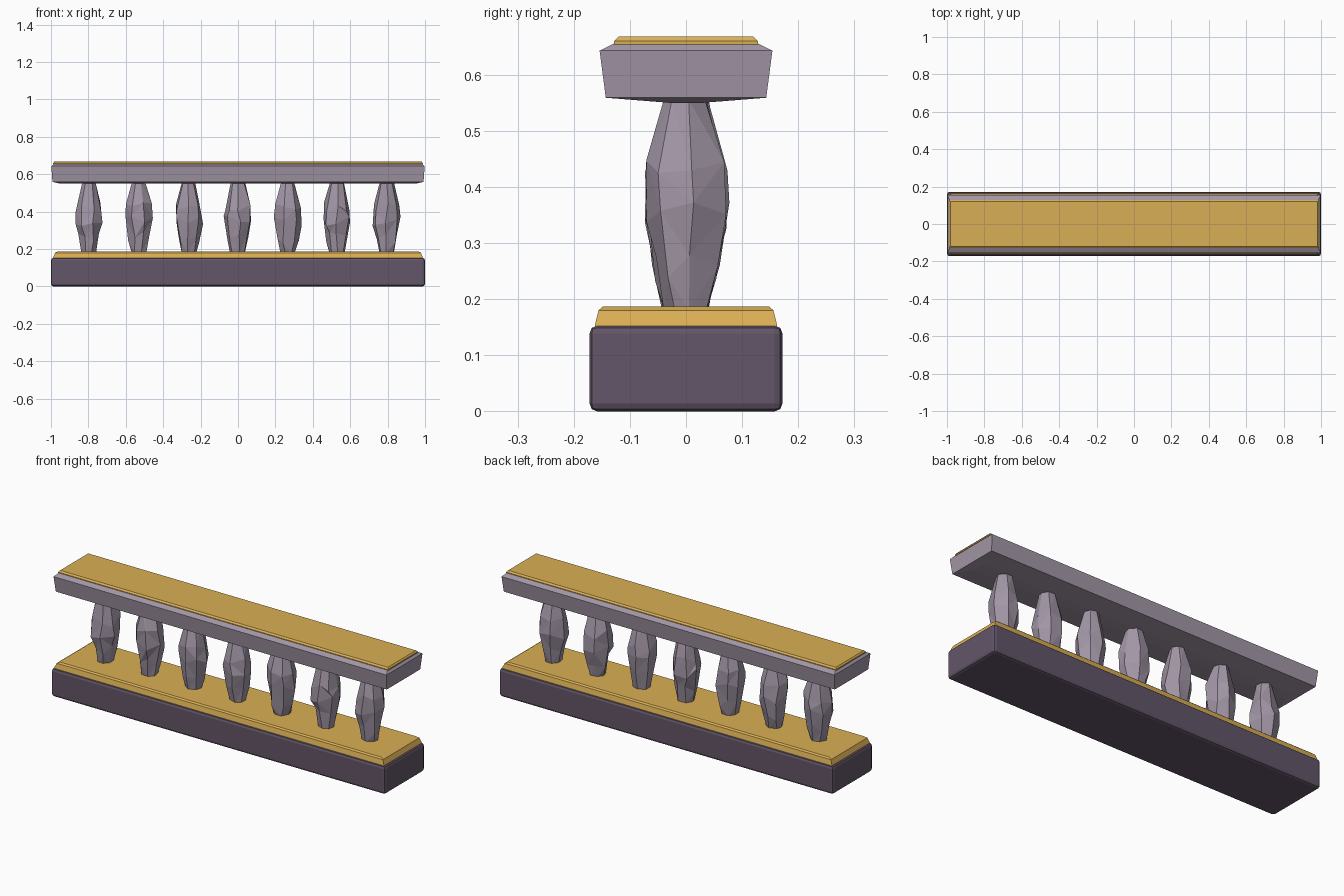
import bpy, bmesh, math, random

random.seed(4)
cube = bpy.data.objects.get("Cube")
if cube:
    bpy.data.objects.remove(cube, do_unlink=True)


def material(name, rgb):
    m = bpy.data.materials.new(name)
    m.use_nodes = True
    m.diffuse_color = (*rgb, 1)
    bsdf = m.node_tree.nodes["Principled BSDF"]
    bsdf.inputs["Base Color"].default_value = (*rgb, 1)
    bsdf.inputs["Roughness"].default_value = 0.8
    return m


DARK = material("dark purple stone", (0.125, 0.092, 0.138))
LILAC = material("lilac stone", (0.36, 0.305, 0.38))
GOLD = material("gold trim", (0.70, 0.43, 0.09))


def loft(name, rings, mat, triangulate=False):
    """Skin a stack of rings that all have the same number of points."""
    bm = bmesh.new()
    rows = [[bm.verts.new(p) for p in ring] for ring in rings]
    n = len(rows[0])
    for low, high in zip(rows, rows[1:]):
        for i in range(n):
            j = (i + 1) % n
            bm.faces.new((low[i], low[j], high[j], high[i]))
    bm.faces.new(rows[0][::-1])
    bm.faces.new(rows[-1])
    if triangulate:
        bmesh.ops.triangulate(bm, faces=bm.faces[:], quad_method='SHORT_EDGE')
    bmesh.ops.recalc_face_normals(bm, faces=bm.faces[:])
    mesh = bpy.data.meshes.new(name)
    bm.to_mesh(mesh)
    bm.free()
    mesh.materials.append(mat)
    obj = bpy.data.objects.new(name, mesh)
    bpy.context.collection.objects.link(obj)
    return obj


def slab(name, sections, mat):
    """Stack of rectangles given as half length, half depth, height."""
    corners = ((-1, -1), (1, -1), (1, 1), (-1, 1))
    return loft(name, [[(sx * x, sy * y, z) for sx, sy in corners]
                       for x, y, z in sections], mat)


# Plinth with chamfered edges
base = slab("plinth", [(1, 0.172, 0), (1, 0.172, 0.153)], DARK)
bevel = base.modifiers.new("chamfer", 'BEVEL')
bevel.width = 0.014
bevel.segments = 2

# Gold ledge over the plinth
slab("plinth_ledge", [(0.99, 0.163, 0.145), (0.988, 0.162, 0.155),
                      (0.978, 0.156, 0.18), (0.965, 0.148, 0.187)], GOLD)

# Handrail, slightly flared, with a shallow keel beneath
slab("handrail", [(0.95, 0.03, 0.55), (0.992, 0.143, 0.559),
                  (0.998, 0.154, 0.643), (0.985, 0.128, 0.656)], LILAC)

# Gold cap on the handrail
slab("handrail_cap", [(0.988, 0.128, 0.654), (0.988, 0.128, 0.66),
                      (0.982, 0.12, 0.668)], GOLD)

# Rough-cut balusters: radius and height, jittered per corner
PROFILE = ((0.041, 0.18), (0.058, 0.26), (0.075, 0.35),
           (0.071, 0.42), (0.038, 0.556))
SIDES = 7
for k in range(7):
    cx = (k - 3) * 0.265
    spin = random.uniform(0, math.tau)
    rings = []
    for level, (r, z) in enumerate(PROFILE):
        ring = []
        inner = 0 < level < len(PROFILE) - 1
        for s in range(SIDES):
            a = spin + math.tau * (s + random.uniform(-0.15, 0.15)) / SIDES
            rr = r * random.uniform(0.92, 1.06)
            dz = random.uniform(-0.028, 0.028) if inner else 0
            ring.append((cx + rr * math.cos(a), rr * math.sin(a), z + dz))
        rings.append(ring)
    loft(f"baluster_{k + 1}", rings, LILAC, triangulate=True)
